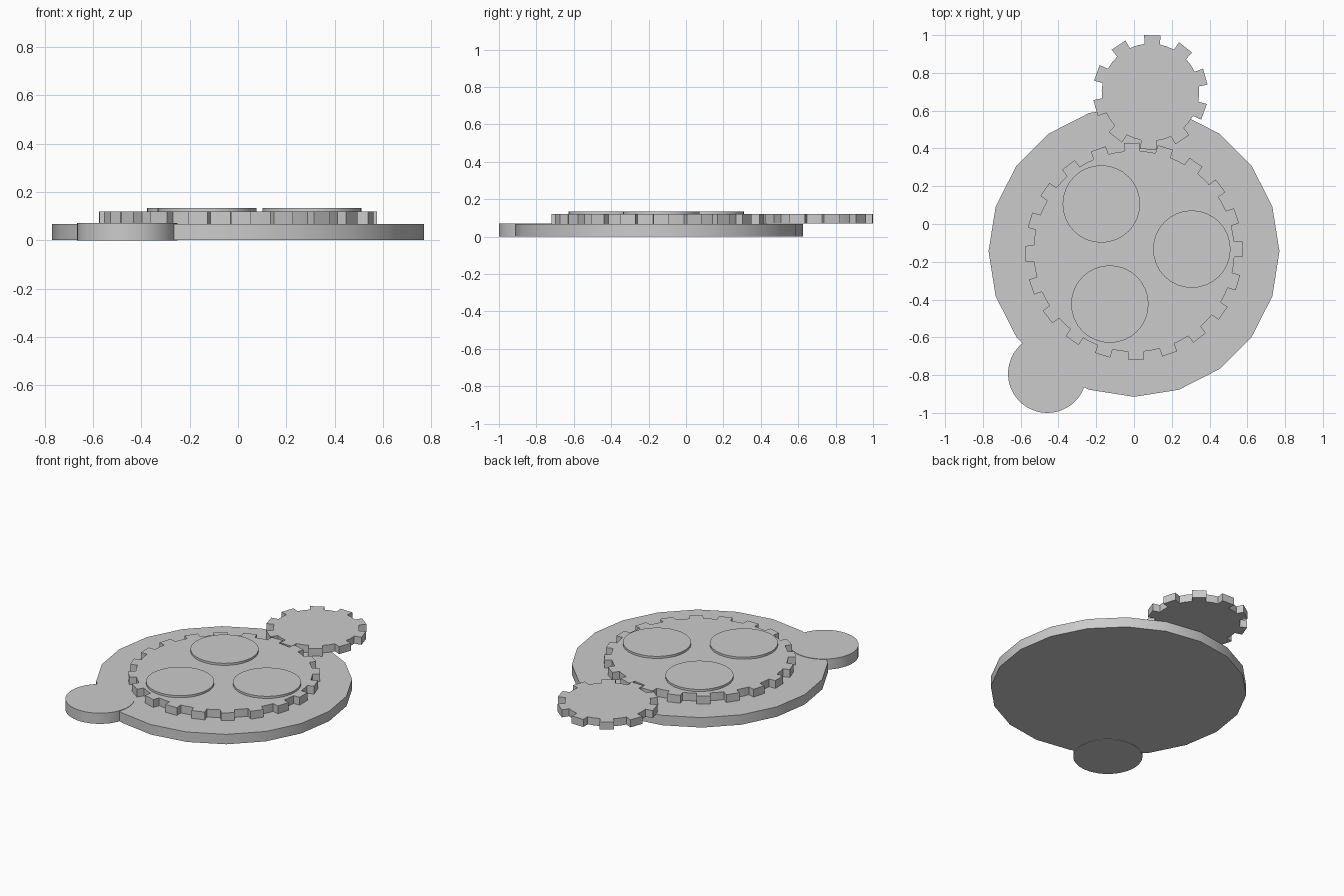
import bpy, bmesh
from math import cos, sin, pi, radians

if "Cube" in bpy.data.objects:
    bpy.data.objects.remove(bpy.data.objects["Cube"])


def prism(name, pts, z0, z1):
    """Extrude a closed outline (x, y points) from z0 up to z1."""
    bm = bmesh.new()
    face = bm.faces.new([bm.verts.new((x, y, z0)) for x, y in pts])
    ext = bmesh.ops.extrude_face_region(bm, geom=[face])
    verts = [g for g in ext["geom"] if isinstance(g, bmesh.types.BMVert)]
    bmesh.ops.translate(bm, verts=verts, vec=(0, 0, z1 - z0))
    bmesh.ops.recalc_face_normals(bm, faces=bm.faces[:])
    mesh = bpy.data.meshes.new(name)
    bm.to_mesh(mesh)
    bm.free()
    obj = bpy.data.objects.new(name, mesh)
    bpy.context.collection.objects.link(obj)
    bpy.ops.object.select_all(action='DESELECT')
    obj.select_set(True)
    bpy.context.view_layer.objects.active = obj
    bpy.ops.object.shade_smooth_by_angle()
    return obj


def circle(cx, cy, r, n):
    return [(cx + r * cos(2 * pi * i / n), cy + r * sin(2 * pi * i / n)) for i in range(n)]


def gear(cx, cy, root, tip, teeth, phase):
    """Gear outline with straight-sided teeth; phase is one tooth's angle."""
    pitch = 2 * pi / teeth
    profile = [(root, -0.25), (tip, -0.23), (tip, 0.23), (root, 0.25), (root, 0.5)]
    pts = []
    for i in range(teeth):
        for r, f in profile:
            a = radians(phase) + (i + f) * pitch
            pts.append((cx + r * cos(a), cy + r * sin(a)))
    return pts


# Base plate and the round lobe at its edge
prism("base_plate", circle(0, -0.145, 0.77, 20), 0.002, 0.068)
prism("base_lobe", circle(-0.459, -0.792, 0.208, 48), 0.0, 0.071)

# Meshing gears
prism("large_gear", gear(0, -0.145, 0.532, 0.576, 20, -88.8), 0.068, 0.12)
prism("small_gear", gear(0.087, 0.697, 0.258, 0.305, 10, 88), 0.07, 0.12)

# Three raised discs on the large gear
for i, (x, y) in enumerate([(-0.173, 0.106), (0.306, -0.133), (-0.128, -0.424)]):
    prism(f"raised_disc_{i + 1}", circle(x, y, 0.205, 32), 0.10, 0.134)
